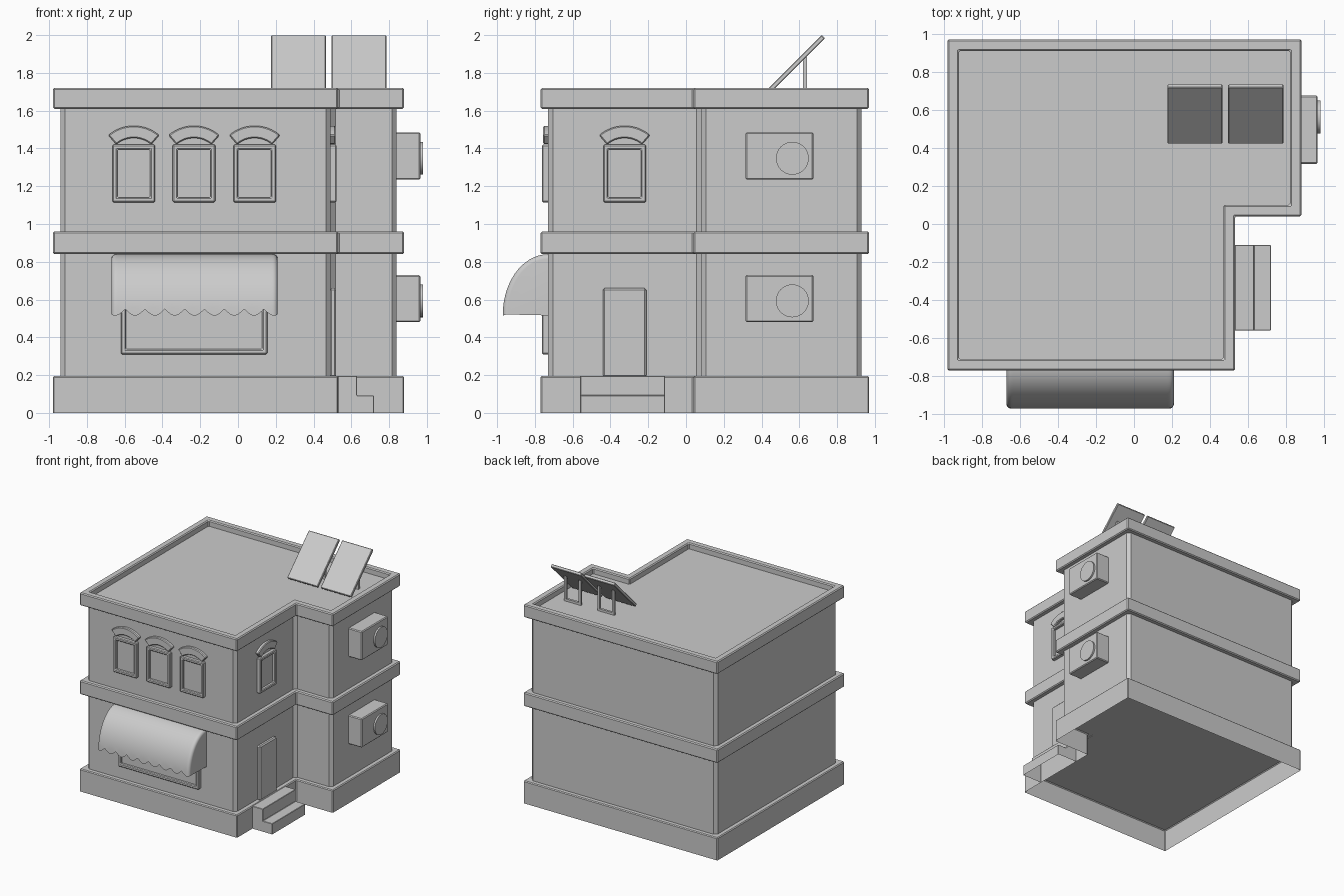
import bpy, bmesh
from math import pi, sin, cos, radians, sqrt
from mathutils import Matrix

if "Cube" in bpy.data.objects:
    bpy.data.objects.remove(bpy.data.objects["Cube"])

GREY = (0.6, 0.6, 0.6, 1)
grey = bpy.data.materials.new("plain_grey")
grey.use_nodes = True
grey.diffuse_color = GREY
grey.node_tree.nodes["Principled BSDF"].inputs["Base Color"].default_value = GREY

# Mappings from (across, up, outward) to the model
UP = Matrix.Identity(4)
FRONT = Matrix(((1, 0, 0, 0), (0, 0, -1, -0.73), (0, 1, 0, 0), (0, 0, 0, 1)))
RIGHT = Matrix(((0, 0, 1, 0.49), (1, 0, 0, 0), (0, 1, 0, 0), (0, 0, 0, 1)))


def finish(name, bm, matrix=UP, bevel=0, smooth=False):
    bmesh.ops.transform(bm, matrix=matrix, verts=bm.verts)
    bmesh.ops.recalc_face_normals(bm, faces=bm.faces)
    mesh = bpy.data.meshes.new(name)
    bm.to_mesh(mesh)
    bm.free()
    mesh.materials.append(grey)
    ob = bpy.data.objects.new(name, mesh)
    bpy.context.collection.objects.link(ob)
    if bevel:
        mod = ob.modifiers.new("soft_edges", "BEVEL")
        mod.width = bevel
        mod.segments = 1
        mod.limit_method = "ANGLE"
        mod.angle_limit = radians(40)
    if smooth:
        bpy.ops.object.select_all(action="DESELECT")
        ob.select_set(True)
        bpy.context.view_layer.objects.active = ob
        bpy.ops.object.shade_smooth_by_angle(angle=radians(35))
    return ob


def prism(name, pts, d0, d1, matrix=UP, bevel=0, open_bottom=False, corner=0, smooth=False):
    """Extrude a closed outline from d0 to d1."""
    bm = bmesh.new()
    low = [bm.verts.new((u, v, d0)) for u, v in pts]
    high = [bm.verts.new((u, v, d1)) for u, v in pts]
    n = len(pts)
    bm.faces.new(low)
    bm.faces.new(high)
    for i in range(n):
        j = (i + 1) % n
        bm.faces.new((low[i], low[j], high[j], high[i]))
    if corner:  # chamfer the upright corners
        uprights = [e for e in bm.edges if abs(e.verts[0].co.z - e.verts[1].co.z) > 0.01]
        bmesh.ops.bevel(bm, geom=uprights, offset=corner, segments=1, affect="EDGES")
    if open_bottom:
        flat = [f for f in bm.faces if all(abs((matrix @ v.co).z) < 0.001 for v in f.verts)]
        bmesh.ops.delete(bm, geom=flat, context="FACES")
    return finish(name, bm, matrix, bevel, smooth)


def ring(name, outer, inner, d0, d1, matrix=UP, bevel=0):
    """Hollow frame between two matching outlines."""
    bm = bmesh.new()
    loops = [[bm.verts.new((u, v, d)) for u, v in pts]
             for pts, d in ((outer, d0), (outer, d1), (inner, d1), (inner, d0))]
    n = len(outer)
    for k in range(4):
        a, b = loops[k], loops[(k + 1) % 4]
        for i in range(n):
            j = (i + 1) % n
            bm.faces.new((a[i], a[j], b[j], b[i]))
    return finish(name, bm, matrix, bevel)


def rect(u0, u1, v0, v1, inset=0):
    u0, u1, v0, v1 = u0 + inset, u1 - inset, v0 + inset, v1 - inset
    return [(u0, v0), (u1, v0), (u1, v1), (u0, v1)]


def box(name, x, y, z, bevel=0):
    return prism(name, rect(*x, *y), *z, bevel=bevel)


def footprint(i):
    """Corner-notched floor plan, moved inward by i."""
    return [(-0.98 + i, -0.77 + i), (0.53 - i, -0.77 + i), (0.53 - i, 0.04 + i),
            (0.88 - i, 0.04 + i), (0.88 - i, 0.97 - i), (-0.98 + i, 0.97 - i)]


# Building shell
prism("base_plinth", footprint(0), 0, 0.195, bevel=0.007, open_bottom=True)
prism("walls", footprint(0.04), 0.19, 1.67, corner=0.025)
prism("middle_band", footprint(0), 0.84, 0.96, bevel=0.008)
ring("roof_parapet", footprint(0), footprint(0.06), 1.61, 1.72, bevel=0.008)


# Upper windows with arched lintels
def window(name, c, matrix):
    size = (c - 0.113, c + 0.113, 1.115, 1.42)
    ring(name + "_frame", rect(*size), rect(*size, 0.026), -0.005, 0.032, matrix, 0.006)
    prism(name + "_pane", rect(*size, 0.02), -0.005, 0.008, matrix)
    angles = [radians(40.7) * (k / 8 - 1) for k in range(17)]
    arc = [(c + 0.207 * sin(a), 1.313 + 0.207 * cos(a)) for a in angles]
    arc += [(c + 0.142 * sin(a), 1.313 + 0.142 * cos(a)) for a in reversed(angles)]
    prism(name + "_lintel", arc, -0.005, 0.026, matrix, 0.006)


for k, c in enumerate((-0.552, -0.233, 0.088)):
    window(f"front_window_{k + 1}", c, FRONT)
window("side_window", -0.325, RIGHT)

# Shop window
shop = (-0.62, 0.155, 0.31, 0.70)
ring("shop_window_frame", rect(*shop), rect(*shop, 0.027), -0.005, 0.032, FRONT, 0.006)
prism("shop_window_pane", rect(*shop, 0.02), -0.005, 0.008, FRONT)

# Door and entrance steps
prism("door", rect(-0.44, -0.21, 0.19, 0.66), -0.005, 0.03, RIGHT, 0.009)
stair = [(0.53, 0), (0.72, 0), (0.72, 0.092), (0.63, 0.092), (0.63, 0.195), (0.53, 0.195)]
prism("entrance_steps", stair, -0.62, -0.17, FRONT, 0.003, open_bottom=True)


# Awning: rounded canopy with a scalloped hem
def awning():
    x0, x1, r = -0.67, 0.21, 0.025
    cap = [r * (1 - cos(k * pi / 10)) for k in range(5)]
    count = 84
    xs = [x0 + d for d in cap]
    xs += [x0 + r + (x1 - x0 - 2 * r) * k / count for k in range(count + 1)]
    xs += [x1 - d for d in reversed(cap)]
    bm = bmesh.new()
    columns = []
    for x in xs:
        d = min(x - x0, x1 - x, r)
        shrink = r - sqrt(max(0, r * r - (r - d) ** 2))
        col = []
        for k in range(15):
            a = radians(90 - 83 * k / 14)
            col.append(bm.verts.new((x, -0.73 - (0.24 - shrink) * cos(a),
                                     0.52 + (0.32 - shrink) * sin(a))))
        hem = 0.515 + 0.035 * (1 - abs(sin(pi * (x + 0.5975) / 0.105)))
        col.append(bm.verts.new((x, -0.97 + shrink, hem)))
        columns.append(col)
    for a, b in zip(columns, columns[1:]):
        for k in range(15):
            bm.faces.new((a[k], a[k + 1], b[k + 1], b[k]))
    for col in (columns[0], columns[-1]):
        back = bm.verts.new((col[0].co.x, -0.73, 0.516))
        bm.faces.new(col + [back])
    finish("awning", bm, smooth=True)


awning()

# Air conditioners with round fans
for level, z in (("lower", 0.48), ("upper", 1.235)):
    box(level + "_air_conditioner", (0.83, 0.965), (0.315, 0.675), (z, z + 0.25), 0.007)
    circle = [(0.563 + 0.087 * cos(k * pi / 16), z + 0.113 + 0.087 * sin(k * pi / 16))
              for k in range(32)]
    prism(level + "_fan", circle, 0.47, 0.489, RIGHT, smooth=True)

# Solar panels on leg frames
for side, x0, x1 in (("right", 0.175, 0.465), ("left", 0.495, 0.785)):
    panel = box(side + "_solar_panel", (x0, x1), (-0.21, 0.21), (-0.0125, 0.0125), 0.004)
    panel.location = (0, 0.578, 1.843)
    panel.rotation_euler.x = radians(45)
    mid = (x0 + x1) / 2
    for leg, x in (("a", mid - 0.07), ("b", mid + 0.07)):
        box(f"{side}_panel_leg_{leg}", (x - 0.01, x + 0.01), (0.62, 0.64), (1.66, 1.885))
    box(side + "_panel_foot_bar", (mid - 0.08, mid + 0.08), (0.62, 0.64), (1.665, 1.69))
